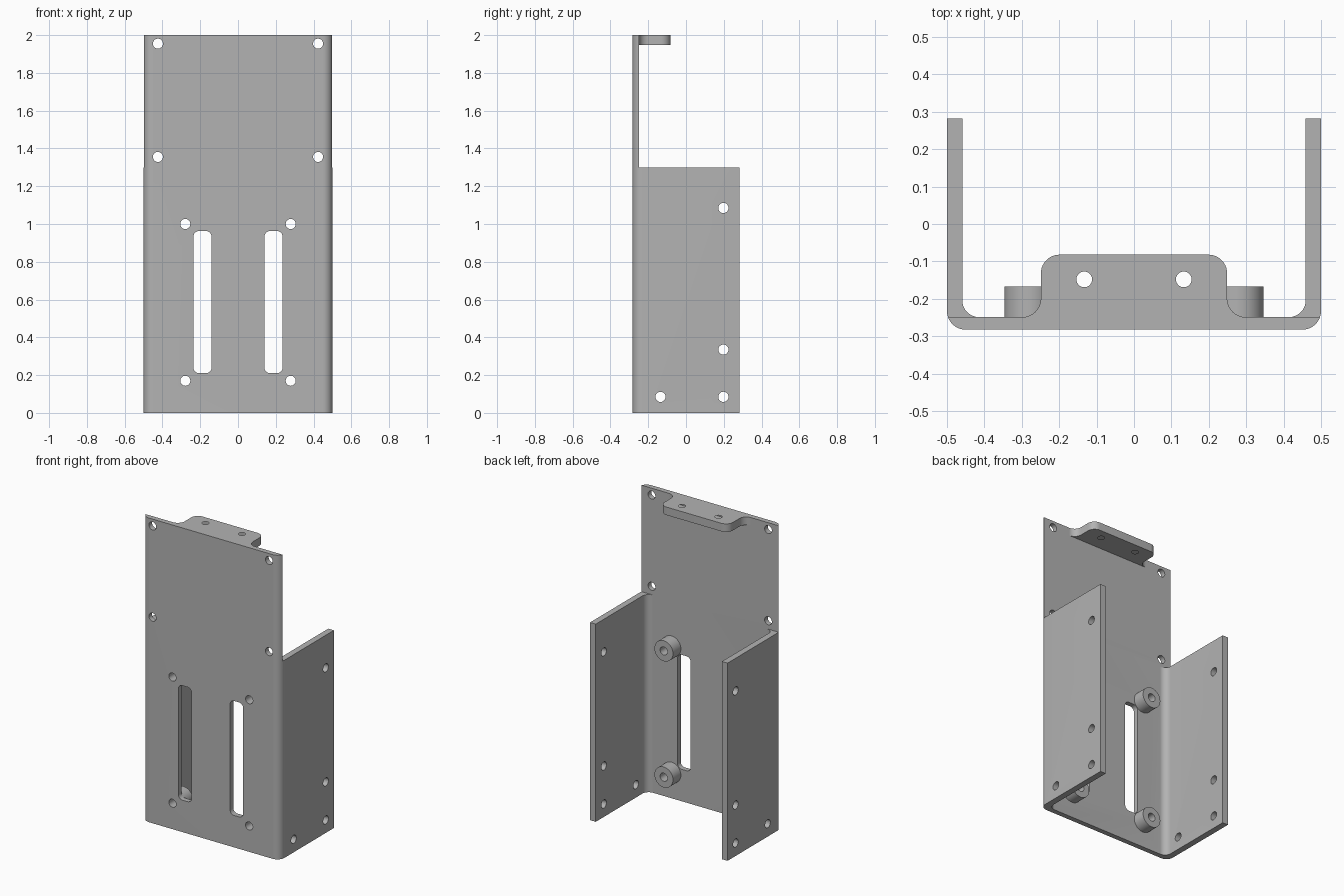
import bpy, bmesh, math
from mathutils import Vector, Matrix

cube = bpy.data.objects.get("Cube")
if cube:
    bpy.data.objects.remove(cube)

grey = bpy.data.materials.new("Plain grey metal")
grey.use_nodes = True
grey.diffuse_color = (0.45, 0.45, 0.45, 1)
grey.node_tree.nodes["Principled BSDF"].inputs["Base Color"].default_value = grey.diffuse_color

# Overall sizes
HALF_W, DEPTH, HEIGHT = 0.5, 0.2825, 2.0
WALL, PLATE_BACK, FLANGE_TOP = 0.041, -0.249, 1.3
HOLE = 0.0265

# Axes for a prism: profile (u, v) and extrusion w mapped into the model
ALONG_Z = Matrix(((1, 0, 0), (0, 1, 0), (0, 0, 1)))
ALONG_Y = Matrix(((1, 0, 0), (0, 0, 1), (0, 1, 0)))
ALONG_X = Matrix(((0, 0, 1), (1, 0, 0), (0, 1, 0)))


def rounded(corners, steps=10):
    """Turn (u, v, radius) corners into an outline with arc fillets."""
    out = []
    for i, (u, v, r) in enumerate(corners):
        p = Vector((u, v))
        if r == 0:
            out.append(p)
            continue
        a = (Vector(corners[i - 1][:2]) - p).normalized()
        b = (Vector(corners[(i + 1) % len(corners)][:2]) - p).normalized()
        # All corners here are square, so the arc centre is simple
        centre = p + (a + b) * r
        for k in range(steps + 1):
            t = k / steps * math.pi / 2
            out.append(centre - b * r * math.cos(t) - a * r * math.sin(t))
    return out


def circle(u, v, r, n=40):
    return [Vector((u + r * math.cos(2 * math.pi * k / n),
                    v + r * math.sin(2 * math.pi * k / n))) for k in range(n)]


def box(u0, u1, v0, v1, r=0):
    return rounded([(u0, v0, r), (u1, v0, r), (u1, v1, r), (u0, v1, r)], 8)


def prism(name, outline, w0, w1, axes):
    bm = bmesh.new()
    base = bm.faces.new([bm.verts.new(axes @ Vector((p.x, p.y, w0))) for p in outline])
    grown = bmesh.ops.extrude_face_region(bm, geom=[base])
    moved = [g for g in grown["geom"] if isinstance(g, bmesh.types.BMVert)]
    bmesh.ops.translate(bm, verts=moved, vec=axes @ Vector((0, 0, w1 - w0)))
    bmesh.ops.recalc_face_normals(bm, faces=bm.faces)
    mesh = bpy.data.meshes.new(name)
    bm.to_mesh(mesh)
    bm.free()
    mesh.materials.append(grey)
    ob = bpy.data.objects.new(name, mesh)
    bpy.context.collection.objects.link(ob)
    return ob


def finish(ob, cutters):
    """Cut the openings, then smooth the round surfaces."""
    for c in cutters:
        c.hide_render = True
        mod = ob.modifiers.new("cut", "BOOLEAN")
        mod.operation, mod.solver, mod.object = "DIFFERENCE", "EXACT", c
    bpy.ops.object.select_all(action="DESELECT")
    bpy.context.view_layer.objects.active = ob
    ob.select_set(True)
    for mod in list(ob.modifiers):
        bpy.ops.object.modifier_apply(modifier=mod.name)
    for c in cutters:
        bpy.data.objects.remove(c)
    bpy.ops.object.shade_smooth_by_angle(angle=math.radians(30))


# Bent channel: back plate with two side flanges
inner = HALF_W - WALL
channel = prism("bent_channel", rounded([
    (-HALF_W, -DEPTH, 0.05), (HALF_W, -DEPTH, 0.05), (HALF_W, DEPTH, 0),
    (inner, DEPTH, 0), (inner, PLATE_BACK, 0.045),
    (-inner, PLATE_BACK, 0.045), (-inner, DEPTH, 0), (-HALF_W, DEPTH, 0)]),
    0, HEIGHT, ALONG_Z)

# Flanges stop below the top of the plate
cuts = [prism("flange_trim", box(-1, 1, PLATE_BACK, 1), FLANGE_TOP, 3, ALONG_Z)]
# Plate holes and vent slots
boss_spots = [(s * 0.279, z) for s in (-1, 1) for z in (0.17, 1.0)]
corner_spots = [(s * 0.424, z) for s in (-1, 1) for z in (1.355, 1.955)]
for x, z in boss_spots + corner_spots:
    cuts.append(prism("plate_hole", circle(x, z, HOLE), -0.4, -0.1, ALONG_Y))
for s in (-1, 1):
    x = s * 0.188
    cuts.append(prism("slot", box(x - 0.048, x + 0.048, 0.21, 0.963, 0.03), -0.4, -0.1, ALONG_Y))
# Flange holes run through both sides
for y, z in ((0.198, 1.085), (0.198, 0.335), (0.198, 0.085), (-0.135, 0.085)):
    cuts.append(prism("flange_hole", circle(y, z, 0.027), -1, 1, ALONG_X))
finish(channel, cuts)

# Top tab with flared root, rounded corners and two holes
tab = prism("top_tab", rounded([
    (-0.3, PLATE_BACK, 0), (-0.249, PLATE_BACK, 0.05), (-0.249, -0.082, 0.05),
    (0.249, -0.082, 0.05), (0.249, PLATE_BACK, 0.05), (0.3, PLATE_BACK, 0)]),
    1.947, HEIGHT, ALONG_Z)
finish(tab, [prism("tab_hole", circle(s * 0.133, -0.148, 0.021), 1.8, 2.2, ALONG_Z)
             for s in (-1, 1)])

# Four round standoffs behind the plate
for x, z in boss_spots:
    name = ("left" if x > 0 else "right") + ("_upper" if z > 0.5 else "_lower") + "_standoff"
    boss = prism(name, circle(x, z, 0.0675), PLATE_BACK, -0.167, ALONG_Y)
    finish(boss, [prism("standoff_hole", circle(x, z, HOLE), -0.4, 0, ALONG_Y)])
